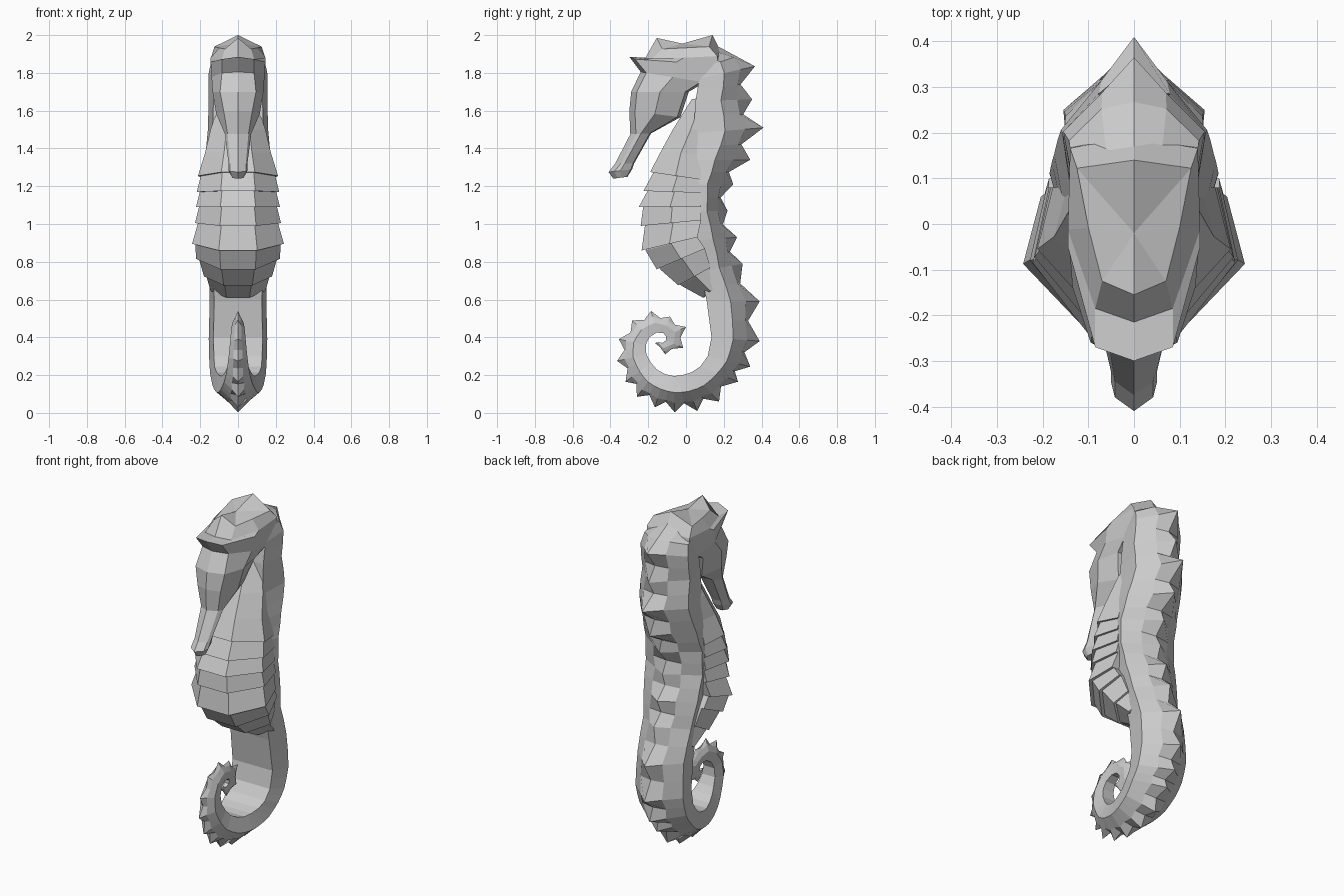
import bpy, bmesh
from mathutils import Vector


def loft(name, rings, top_center=None):
    """Skin closed rings of points; cap both ends (last one with an optional centre)."""
    bm = bmesh.new()
    vs = [[bm.verts.new(p) for p in r] for r in rings]
    n = len(vs[0])
    for a, b in zip(vs, vs[1:]):
        for i in range(n):
            j = (i + 1) % n
            bm.faces.new((a[i], a[j], b[j], b[i]))
    bm.faces.new(vs[0])
    if top_center:
        c = bm.verts.new(top_center)
        for i in range(n):
            bm.faces.new((vs[-1][i], vs[-1][(i + 1) % n], c))
    else:
        bm.faces.new(vs[-1])
    bmesh.ops.recalc_face_normals(bm, faces=bm.faces)
    me = bpy.data.meshes.new(name)
    bm.to_mesh(me)
    bm.free()
    ob = bpy.data.objects.new(name, me)
    bpy.context.collection.objects.link(ob)
    return ob


def section(front, back, half):
    """Mirrored ring; half = (x, t) pairs, t runs front to back, plus optional z drop."""
    f, b = Vector(front), Vector(back)
    pts = []
    for h in half:
        p = f.lerp(b, h[1])
        pts.append((h[0], p.x, p.y - (h[2] if len(h) > 2 else 0)))
    left = [(-x, y, z) for x, y, z in reversed(pts) if x > 0]
    return pts + left


# Spine and curled tail: spike tip (y, z), inner edge (y, z), half width
spine = [
    (.17, 1.94, .04, 1.86, .13), (.365, 1.835, .07, 1.77, .155),
    (.35, 1.66, .05, 1.65, .155), (.41, 1.51, .04, 1.48, .16),
    (.34, 1.34, .0, 1.34, .175), (.25, 1.21, .0, 1.21, .185),
    (.22, 1.07, .02, 1.07, .185), (.27, .93, .04, .91, .175),
    (.30, .79, .075, .75, .155), (.39, .59, .11, .59, .15),
    (.39, .38, .135, .40, .155), (.34, .245, .115, .30, .152),
    (.275, .165, .075, .245, .148), (.175, .06, .03, .215, .135),
    (.06, .01, -.02, .20, .12), (-.06, .003, -.065, .195, .105),
    (-.165, .03, -.11, .205, .09), (-.26, .085, -.155, .23, .073),
    (-.32, .165, -.185, .265, .06), (-.365, .275, -.21, .31, .05),
    (-.355, .39, -.213, .36, .042), (-.285, .49, -.195, .40, .036),
    (-.185, .54, -.155, .425, .03), (-.085, .51, -.12, .422, .026),
    (0, .455, -.105, .405, .022), (-.015, .345, -.105, .385, .016),
    (-.11, .31, -.125, .37, .012), (-.165, .37, -.145, .375, .006)]


def spine_ring(inner, outer, w, valley):
    side, x, t = (.6, .5, .93) if valley else (.45, .45, .74)
    return section(inner, outer, [(.84 * w, 0), (w, side), (x * w, t), (0, 1)])


rings = []
for k, (sy, sz, iy, iz, w) in enumerate(spine):
    rings.append(spine_ring((iy, iz), (sy, sz), w, False))
    if k + 1 < len(spine):
        ny, nz, my, mz, nw = spine[k + 1]
        inner = Vector(((iy + my) / 2, (iz + mz) / 2))
        outer = Vector(((sy + ny) / 2, (sz + nz) / 2))
        pull = 0 if k == 0 else .23
        rings.append(spine_ring(inner, outer.lerp(inner, pull), (w + nw) / 2, True))
loft("spiny_back_and_tail", rings)


# Belly: front (y, z), back (y, z), half width at the lower edge of each plate
def belly_ring(e, s=1.0):
    fy, fz, by, bz, w = e
    fy = by + (fy - by) * s
    w *= s
    return section((fy, fz), (by, bz), [(.42 * w, 0), (w, .5), (.84 * w, 1)])


neck = [(.03, 1.66, .14, 1.68, .09), (-.07, 1.5, .12, 1.5, .145),
        (-.135, 1.38, .08, 1.37, .175), (-.19, 1.275, .08, 1.235, .212)]
loft("neck_front", [belly_ring(e) for e in neck])
plates = [neck[-1], (-.225, 1.175, .08, 1.165, .218), (-.25, 1.09, .08, 1.09, .222),
          (-.24, .99, .08, 1.02, .228), (-.235, .86, .06, .93, .243),
          (-.155, .76, .10, .87, .222), (-.04, .675, .13, .77, .18),
          (.09, .61, .17, .68, .145)]
for a, b in zip(plates, plates[1:]):
    loft("belly_plate", [belly_ring(a, .93), belly_ring(b)])
# Solid core behind the plates so no gaps show between them
loft("belly_core", [belly_ring(e, .92) for e in plates])

# Head: front (y, z), back (y, z), half widths front / middle / back, side drop
head = [
    (-.385, 1.24, -.31, 1.25, .025, .03, .02, 0),
    (-.41, 1.275, -.285, 1.29, .042, .05, .03, 0),
    (-.375, 1.32, -.275, 1.32, .042, .05, .03, 0),
    (-.295, 1.475, -.185, 1.48, .055, .07, .04, 0),
    (-.30, 1.60, -.03, 1.565, .075, .115, .07, 0),
    (-.29, 1.70, .015, 1.70, .095, .135, .11, 0),
    (-.24, 1.805, .10, 1.75, .085, .14, .13, 0),
    (-.30, 1.885, .20, 1.85, .085, .145, .135, .01),
    (-.215, 1.88, .19, 1.90, .085, .145, .14, .01),
    (-.155, 1.985, .14, 2.0, .07, .10, .125, .06)]
rings = []
for fy, fz, by, bz, fw, mw, bw, d in head:
    t = min(.03 / (by - fy), .3)
    rings.append(section((fy, fz), (by, bz),
                         [(0, 0), (fw, t, d), (mw, .5, d), (bw, .94, d), (0, 1)]))
loft("head_and_snout", rings, (0, -.02, 1.955))
